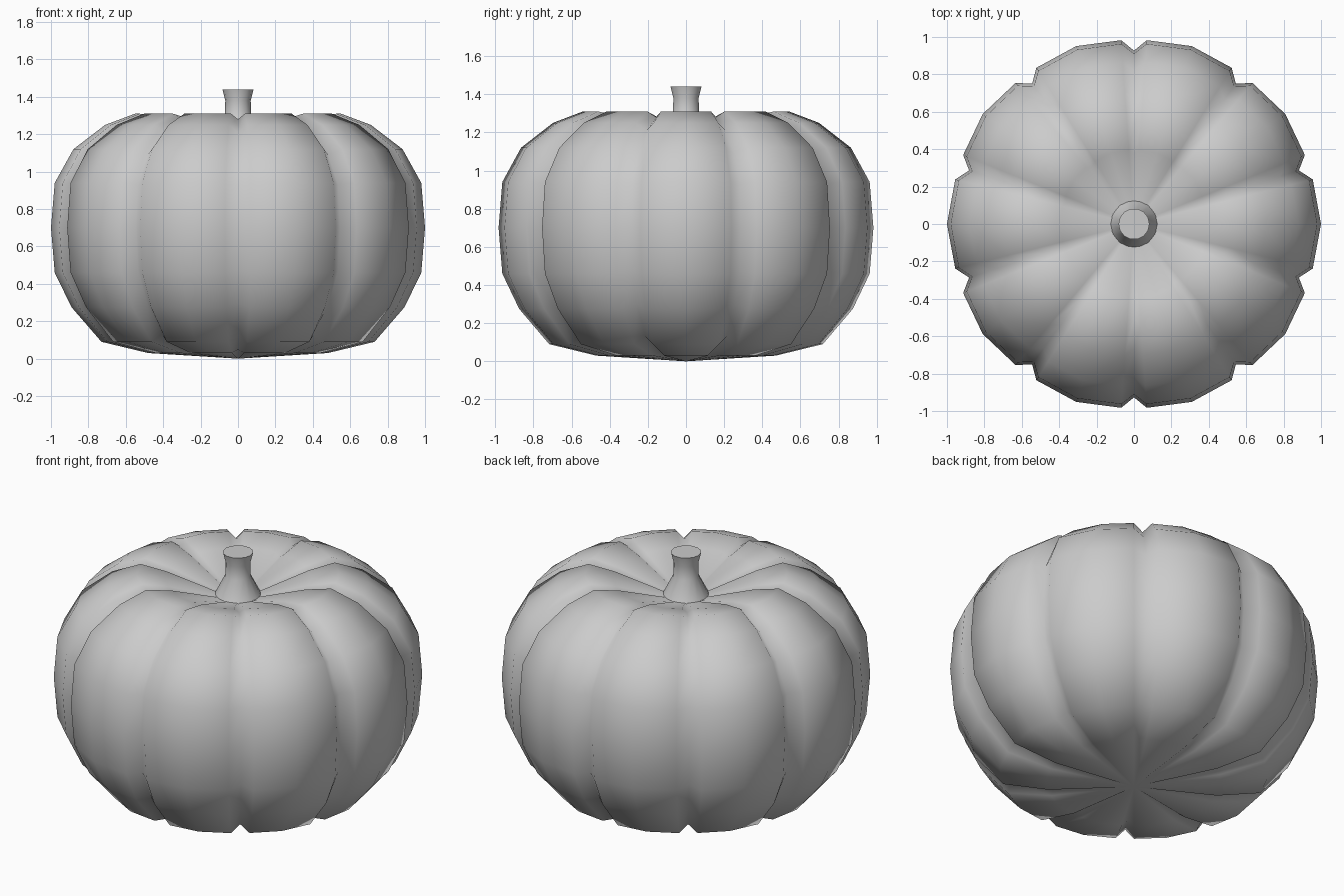
import bpy, bmesh
from math import sin, cos, radians, tau

if "Cube" in bpy.data.objects:
    bpy.data.objects.remove(bpy.data.objects["Cube"])


def make_object(name, bm):
    bmesh.ops.recalc_face_normals(bm, faces=bm.faces)
    me = bpy.data.meshes.new(name)
    bm.to_mesh(me)
    bm.free()
    for p in me.polygons:
        p.use_smooth = True
    ob = bpy.data.objects.new(name, me)
    bpy.context.collection.objects.link(ob)
    return ob


def bridge(bm, a, b):
    n = len(a)
    for i in range(n):
        bm.faces.new((a[i], a[(i + 1) % n], b[(i + 1) % n], b[i]))


def fan(bm, ring, z):
    c = bm.verts.new((0, 0, z))
    n = len(ring)
    for i in range(n):
        bm.faces.new((ring[i], ring[(i + 1) % n], c))


# Ribbed body: ridge and groove profiles (radius, height), bottom to top
ridge = [(0.48, 0.03), (0.73, 0.09), (0.89, 0.275), (0.98, 0.46), (1.0, 0.7),
         (0.98, 0.94), (0.88, 1.12), (0.71, 1.25), (0.55, 1.31), (0.40, 1.28)]
groove = [(0.44, 0.05), (0.69, 0.13), (0.83, 0.30), (0.91, 0.47), (0.927, 0.7),
          (0.91, 0.93), (0.82, 1.09), (0.67, 1.21), (0.51, 1.28), (0.38, 1.255)]
LOBES = 10

bm = bmesh.new()
rings = []
for (rr, rz), (gr, gz) in zip(ridge, groove):
    ring = []
    for k in range(LOBES):
        mid = 360 / LOBES * k
        side = 0.985 * rr
        for off, r, z in ((-18, gr, gz), (-14, side, rz), (0, rr, rz), (14, side, rz)):
            a = radians(mid + off)
            ring.append(bm.verts.new((r * cos(a), r * sin(a), z)))
    rings.append(ring)
for a, b in zip(rings, rings[1:]):
    bridge(bm, a, b)
fan(bm, rings[0], 0.0)
fan(bm, rings[-1], 1.15)
make_object("pumpkin_body", bm)

# Flared stem with a flat cut top
stem_profile = [(0.137, 1.165), (0.125, 1.19), (0.07, 1.30), (0.068, 1.38), (0.083, 1.44)]
N = 14
bm = bmesh.new()
rings = [[bm.verts.new((r * cos(tau * i / N), r * sin(tau * i / N), z)) for i in range(N)]
         for r, z in stem_profile]
for a, b in zip(rings, rings[1:]):
    bridge(bm, a, b)
bm.faces.new(rings[-1])
bm.faces.new(rings[0])
stem = make_object("stem", bm)
bpy.context.view_layer.objects.active = stem
stem.select_set(True)
bpy.ops.object.shade_smooth_by_angle(angle=radians(50))
